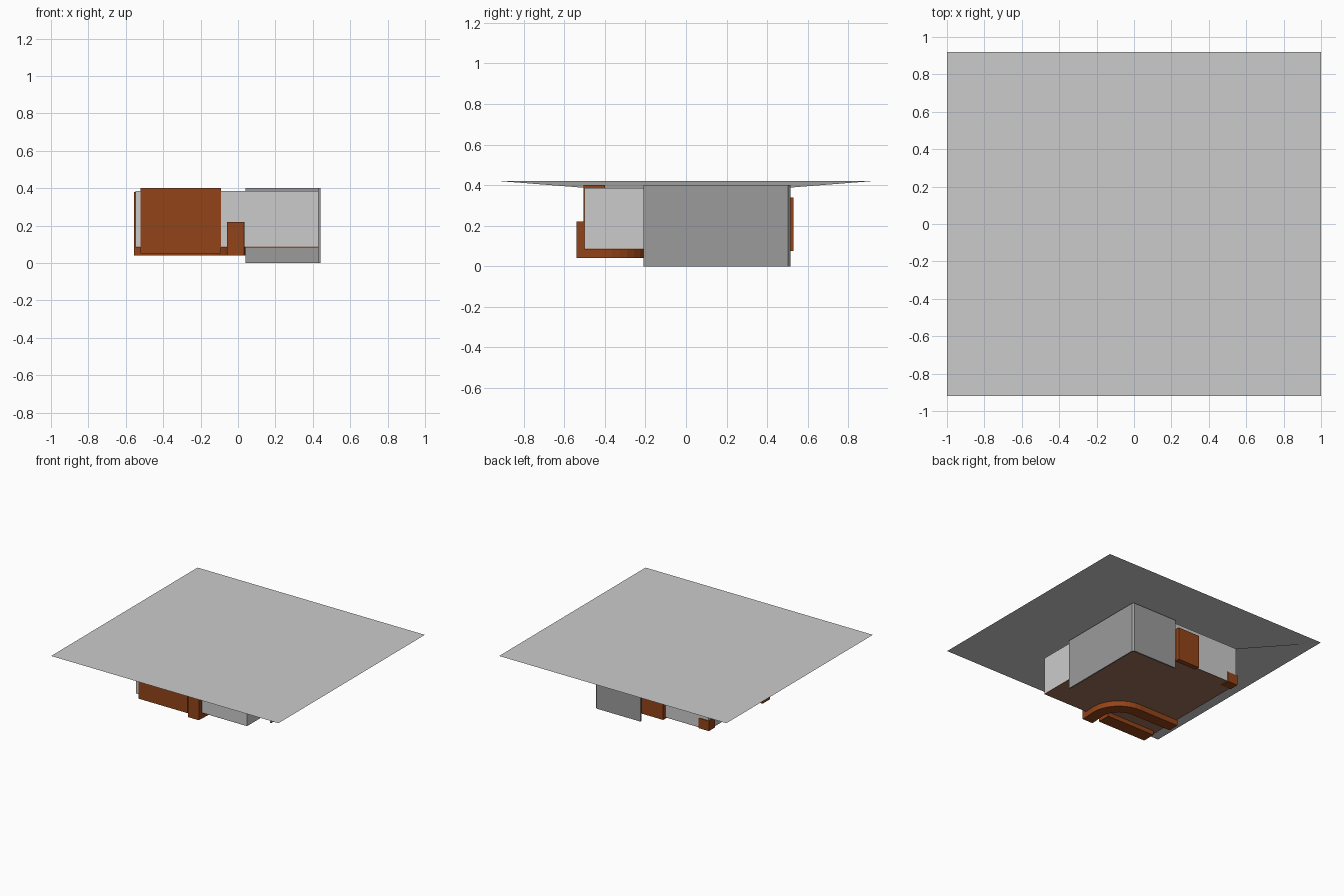
import bpy, math

if "Cube" in bpy.data.objects:
    bpy.data.objects.remove(bpy.data.objects["Cube"])


def material(name, rgb):
    m = bpy.data.materials.new(name)
    m.diffuse_color = (*rgb, 1)
    m.use_nodes = True
    m.node_tree.nodes["Principled BSDF"].inputs["Base Color"].default_value = m.diffuse_color
    return m


WOOD = material("wood", (0.29, 0.057, 0.009))
FLOOR = material("floor_wood", (0.34, 0.16, 0.10))
STONE = material("dark_grey", (0.33, 0.33, 0.33))


def mesh(name, verts, faces, mat=None):
    me = bpy.data.meshes.new(name)
    me.from_pydata(verts, [], faces)
    me.update()
    ob = bpy.data.objects.new(name, me)
    bpy.context.collection.objects.link(ob)
    if mat:
        me.materials.append(mat)
    return ob


def prism(name, outline, z0, z1, mat=None):
    """Extrude a counter-clockwise plan outline from z0 to z1."""
    n = len(outline)
    verts = [(x, y, z) for z in (z0, z1) for x, y in outline]
    faces = [tuple(reversed(range(n))), tuple(range(n, 2 * n))]
    faces += [(i, (i + 1) % n, n + (i + 1) % n, n + i) for i in range(n)]
    return mesh(name, verts, faces, mat)


def box(name, x0, x1, y0, y1, z0, z1, mat=None):
    return prism(name, [(x0, y0), (x1, y0), (x1, y1), (x0, y1)], z0, z1, mat)


# House body and its floor
box("house_body", -0.548, 0.43, -0.5, 0.5, 0.088, 0.385)
box("floor", -0.548, 0.43, -0.5, 0.5, 0.084, 0.088, FLOOR)

# Thin flat roof with one sloping soffit on the left
mesh("roof", [(-1, -0.92, 0.42), (1, -0.92, 0.42), (1, 0.92, 0.42), (-1, 0.92, 0.42)],
     [(0, 1, 2, 3)])
mesh("left_soffit", [(-1, -0.92, 0.42), (-1, 0.92, 0.42),
                     (-0.548, 0.5, 0.387), (-0.548, -0.5, 0.387)], [(0, 1, 2, 3)])

# Dark corner wall wrapping the back right, with a chamfered corner
prism("corner_wall", [(0.43, -0.21), (0.44, -0.21), (0.44, 0.502), (0.427, 0.515),
                      (0.04, 0.515), (0.04, 0.503), (0.43, 0.503)], 0.0, 0.4, STONE)

# Curved wooden wall running in from the left and bending out to the front
R, W, CX, CY = 0.24, 0.09, -0.2, -0.41
arc = [math.radians(a) for a in range(0, 91, 10)]
outer = [(CX + R * math.cos(a), CY + R * math.sin(a)) for a in arc]
inner = [(CX + (R - W) * math.cos(a), CY + (R - W) * math.sin(a)) for a in reversed(arc)]
prism("curved_wall", [(0.033, -0.54)] + outer + [(-0.555, CY + R), (-0.555, CY + R - W)]
      + inner + [(-0.06, -0.54)], 0.04, 0.22, WOOD)

# Wooden panels and doors set on the outside
box("front_panel", -0.52, -0.09, -0.505, -0.40, 0.05, 0.4, WOOD)
box("left_panel", -0.555, -0.54, -0.26, -0.17, 0.084, 0.38, WOOD)
box("back_door", -0.17, 0.02, 0.49, 0.53, 0.075, 0.34, WOOD)
box("corner_block", -0.555, -0.465, 0.43, 0.506, 0.08, 0.16, WOOD)
